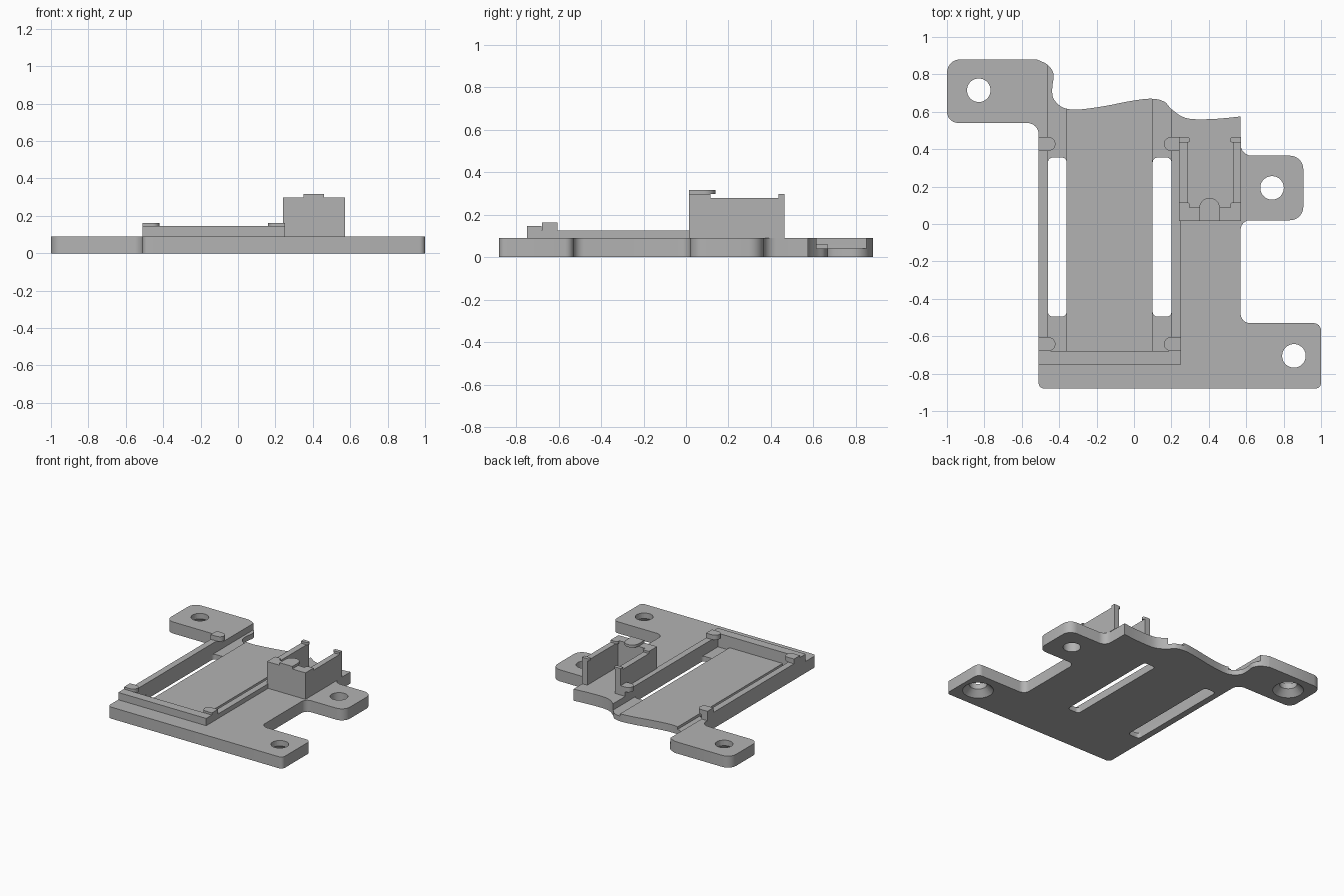
import bpy, bmesh, math
from mathutils import Vector

cube = bpy.data.objects.get("Cube")
if cube:
    bpy.data.objects.remove(cube, do_unlink=True)

grey = bpy.data.materials.new("matte_grey")
grey.use_nodes = True
grey.diffuse_color = (0.45, 0.45, 0.45, 1)
grey.node_tree.nodes["Principled BSDF"].inputs["Base Color"].default_value = grey.diffuse_color


def finish(name, bm):
    bmesh.ops.recalc_face_normals(bm, faces=bm.faces)
    mesh = bpy.data.meshes.new(name)
    bm.to_mesh(mesh)
    bm.free()
    mesh.materials.append(grey)
    obj = bpy.data.objects.new(name, mesh)
    bpy.context.collection.objects.link(obj)
    return obj


def prism(name, points, z0, z1):
    """Extrude a flat outline from z0 to z1."""
    bm = bmesh.new()
    face = bm.faces.new([bm.verts.new((p[0], p[1], z0)) for p in points])
    top = bmesh.ops.extrude_face_region(bm, geom=[face])["geom"]
    verts = [g for g in top if isinstance(g, bmesh.types.BMVert)]
    bmesh.ops.translate(bm, verts=verts, vec=(0, 0, z1 - z0))
    return finish(name, bm)


def rounded(corners, steps=6):
    """Outline from (x, y, radius) corners, each one filleted."""
    out = []
    for i, (x, y, r) in enumerate(corners):
        p = Vector((x, y))
        if r == 0:
            out.append(p)
            continue
        a = (Vector(corners[i - 1][:2]) - p).normalized()
        b = (Vector(corners[(i + 1) % len(corners)][:2]) - p).normalized()
        centre = p + (a + b) * r
        for k in range(steps + 1):
            t = math.pi / 2 * k / steps
            out.append(centre - b * r * math.cos(t) - a * r * math.sin(t))
    return out


def rect(x0, x1, y0, y1, r=0):
    return rounded([(x0, y0, r), (x1, y0, r), (x1, y1, r), (x0, y1, r)])


def box(name, x0, x1, y0, y1, z0, z1):
    return prism(name, rect(x0, x1, y0, y1), z0, z1)


def spline(pts, steps=5):
    """Smooth curve through the given points."""
    v = [Vector(p) for p in pts]
    v = [v[0]] + v + [v[-1]]
    out = []
    for a, b, c, d in zip(v, v[1:], v[2:], v[3:]):
        for k in range(steps):
            t = k / steps
            out.append(b + 0.5 * t * ((c - a) + t * (2*a - 5*b + 4*c - d
                       + t * (3*b - a - 3*c + d))))
    return out + [v[-1]]


def cone(name, x, y, r0, r1, z0, z1):
    bm = bmesh.new()
    bmesh.ops.create_cone(bm, cap_ends=True, segments=40, radius1=r0, radius2=r1, depth=z1 - z0)
    bmesh.ops.translate(bm, verts=bm.verts, vec=(x, y, (z0 + z1) / 2))
    return finish(name, bm)


def cut(target, cutter):
    mod = target.modifiers.new("cut", "BOOLEAN")
    mod.operation, mod.solver, mod.object = "DIFFERENCE", "EXACT", cutter
    bpy.context.view_layer.objects.active = target
    bpy.ops.object.modifier_apply(modifier=mod.name)
    bpy.data.objects.remove(cutter, do_unlink=True)


# Base plate: three lugs and a wavy back edge
T = 0.09
wave = spline([(0.57, 0.575), (0.45, 0.563), (0.33, 0.56), (0.26, 0.573), (0.2, 0.615),
               (0.16, 0.655), (0.09, 0.67), (-0.02, 0.657), (-0.16, 0.63), (-0.3, 0.612),
               (-0.38, 0.623), (-0.43, 0.67), (-0.437, 0.73), (-0.43, 0.8), (-0.46, 0.85),
               (-0.52, 0.88)])
outline = rounded([(-0.51, -0.88, 0.03), (1, -0.88, 0.03), (1, -0.53, 0.04), (0.57, -0.53, 0.05),
                   (0.57, 0.02, 0.05), (0.905, 0.02, 0.07), (0.905, 0.365, 0.07),
                   (0.57, 0.365, 0.06)]
                  + [(p.x, p.y, 0) for p in wave]
                  + [(-1, 0.88, 0.07), (-1, 0.54, 0.06), (-0.51, 0.54, 0.06)])
plate = prism("base_plate", outline, 0, T)

# Recessed tray with a deeper groove and a slot along each side
cut(plate, box("tray_cutter", -0.46, 0.2, -0.68, 1, 0.06, 0.2))
for x in (-0.46, 0.1):
    cut(plate, box("groove_cutter", x, x + 0.1, -0.68, 1, 0.04, 0.2))
    cut(plate, prism("slot_cutter", rect(x, x + 0.1, -0.495, 0.355, 0.025), -0.1, 0.2))

# Screw holes, two of them countersunk underneath
for x, y, sunk in ((-0.83, 0.715, True), (0.855, -0.705, True), (0.738, 0.193, False)):
    cut(plate, cone("hole_cutter", x, y, 0.063, 0.063, -0.1, 0.2))
    if sunk:
        cut(plate, cone("countersink_cutter", x, y, 0.12, 0.06, -0.01, 0.05))

# Tray walls
box("tray_front_wall", -0.51, 0.25, -0.75, -0.68, T, 0.147)
for side, x in (("right", -0.51), ("left", 0.2)):
    box("tray_wall_" + side, x, x + 0.05, -0.68, 0.465, T, 0.126)


def tongue(name, x, y, length, half, direction, z0, z1):
    """Flat retaining clip with a round tip, pointing along direction."""
    d = Vector(direction)
    n = Vector((-d.y, d.x))
    base = Vector((x, y))
    c = base + d * (length - half)
    pts = [base + n * half, base - n * half]
    for k in range(13):
        t = math.pi * k / 12
        pts.append(c - n * half * math.cos(t) + d * half * math.sin(t))
    return prism(name, pts, z0, z1)


# Tray clips
for end, y in (("front", -0.642), ("back", 0.428)):
    tongue("tray_clip_right_" + end, -0.51, y, 0.09, 0.037, (1, 0), 0.126, 0.163)
    tongue("tray_clip_left_" + end, 0.25, y, 0.09, 0.037, (-1, 0), 0.126, 0.163)

# Upright holder: front wall, two side walls and its clips
box("holder_front_wall", 0.24, 0.573, 0.015, 0.088, T, 0.297)
tongue("holder_front_clip", 0.404, 0.015, 0.125, 0.055, (0, 1), 0.297, 0.317)
for side, x0, x1, outer, d in (("right", 0.24, 0.288, 0.24, 1), ("left", 0.528, 0.573, 0.573, -1)):
    box("holder_wall_" + side, x0, x1, 0.088, 0.465, T, 0.28)
    tongue("holder_back_clip_" + side, outer, 0.45, 0.06, 0.015, (d, 0), 0.28, 0.297)
    tongue("holder_corner_clip_" + side, outer, 0.1, 0.06, 0.015, (d, 0), 0.28, 0.297)

# Smooth shading on rounded edges only
for obj in bpy.context.scene.objects:
    obj.select_set(obj.type == "MESH")
bpy.context.view_layer.objects.active = plate
bpy.ops.object.shade_smooth_by_angle(angle=math.radians(30))
